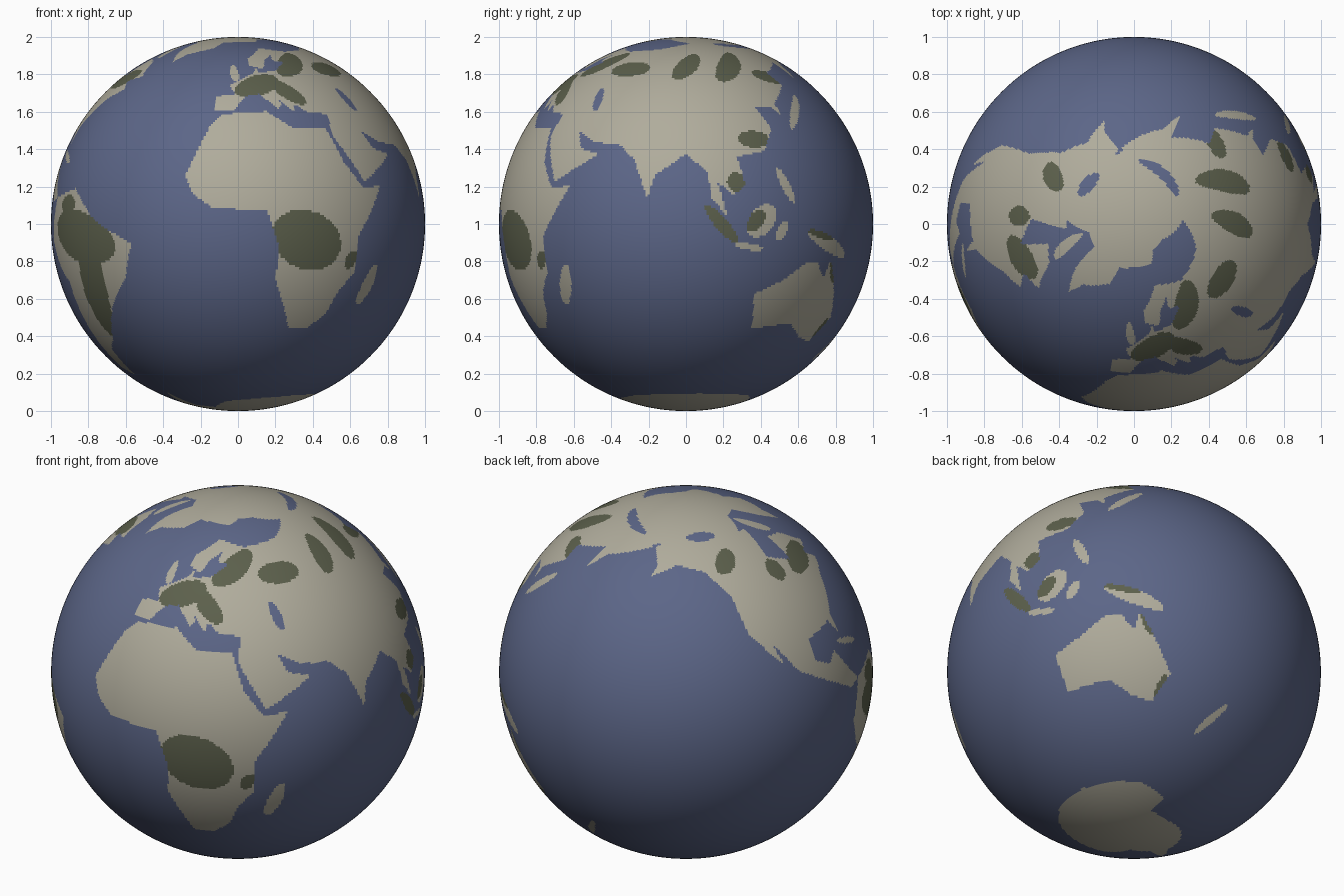
import bpy, bmesh, math

if "Cube" in bpy.data.objects:
    bpy.data.objects.remove(bpy.data.objects["Cube"])

COLS, ROWS = 512, 256            # sphere segments and rings
STEP = 360 / COLS


def outline(*n):
    """Closed outline from lon, lat pairs in degrees."""
    return list(zip(n[::2], n[1::2]))


def cap(pole, *n):
    """Everything between a coast (west to east) and a pole."""
    pts = outline(*n)
    return [(-180, pole), (-180, pts[0][1])] + pts + [(180, pts[0][1]), (180, pole)]


def blob(lon, lat, length, width, tilt):
    """Tilted oval patch."""
    c, s = math.cos(math.radians(tilt)), math.sin(math.radians(tilt))
    ring = [(length * math.cos(k * math.tau / 24), width * math.sin(k * math.tau / 24))
            for k in range(24)]
    return [(lon + u * c - v * s, lat + u * s + v * c) for u, v in ring]


# ---- continents ----
africa = outline(-17, 15, -10, 32, -6, 36, 11, 37, 20, 31, 33, 31, 37, 19, 43, 11, 51, 12,
                 40, -4, 40, -15, 35, -21, 32, -29, 26, -34, 19, -34, 12, -17, 13, -8, 9, 4,
                 -8, 5, -14, 9)
eurasia = outline(-9, 37, -9, 43, -1, 44, -4, 48, 8, 54, 10, 57, 11, 54, 20, 55, 29, 60, 22, 61,
                  24, 65, 17, 61, 14, 56, 6, 58, 6, 62, 19, 70, 40, 67, 68, 69, 104, 77, 180, 69,
                  190, 66, 163, 58, 157, 51, 157, 60, 137, 54, 140, 48, 128, 40, 129, 35,
                  125, 39, 118, 39, 122, 31, 117, 23, 107, 21, 109, 12, 105, 9, 100, 13, 103, 2,
                  98, 8, 97, 16, 90, 22, 80, 15, 78, 8, 73, 20, 67, 25, 57, 26, 49, 30, 52, 24,
                  60, 22, 44, 13, 35, 28, 36, 36, 27, 37, 23, 40, 22, 37, 14, 45, 18, 40, 16, 38,
                  9, 44, 3, 43, -2, 37)
north_america = outline(-168, 66, -162, 59, -164, 55, -150, 60, -134, 57, -124, 48, -121, 35,
                        -110, 23, -113, 31, -105, 20, -82, 7, -77, 8, -83, 15, -87, 21, -91, 18,
                        -97, 21, -97, 28, -84, 30, -81, 25, -81, 31, -70, 42, -61, 46, -66, 50,
                        -56, 52, -65, 60, -77, 62, -80, 52, -93, 57, -86, 69, -157, 71)
south_america = outline(-77, 8, -62, 11, -50, 1, -35, -6, -39, -17, -48, -26, -58, -38, -65, -42,
                        -68, -54, -75, -50, -71, -18, -76, -14, -81, -5)
australia = outline(113, -22, 115, -34, 131, -32, 139, -37, 147, -39, 153, -30, 142, -11,
                    140, -17, 136, -12, 131, -12, 122, -18)
greenland = outline(-73, 78, -60, 76, -53, 67, -44, 60, -40, 65, -22, 70, -16, 80)
arctic = cap(90, -170, 67, -140, 70, -95, 68, -79, 76, -20, 76, 25, 77, 35, 80, 62, 80, 100, 74)
antarctica = cap(-90, -160, -78, -75, -72, -60, -64, -60, -75, -35, -78, -10, -71, 50, -66,
                 100, -65, 145, -66, 170, -71, 164, -77)

# ---- islands ----
sumatra = blob(101, 0, 7.5, 2, -48)
islands = [sumatra,
           blob(47, -19, 7, 2.4, 70), blob(-2, 54, 4.5, 2.2, 110), blob(137, 37, 9, 1.8, 45),
           blob(114, 1, 6, 4, 45), blob(110, -7, 5, 1, -8), blob(140, -6, 10, 2.4, -22),
           blob(173, -41, 7.5, 1.5, 50), blob(-73, 68, 9, 3, -35), blob(123, 12, 6, 1.6, -65),
           blob(-78, 21, 6, 1, -18), blob(121, -2, 3.5, 1.5, 60)]

# ---- enclosed seas painted back over the land ----
seas = [blob(51, 42, 5, 2, 110), blob(149, 72, 27, 1.7, -4), blob(-131, 71, 14, 2, 0)]

# ---- forests ----
forests = [sumatra,
           blob(22, -5, 12, 9, -20), blob(38, -11, 3, 2, 70),               # Africa
           blob(-58, -4, 17, 8, -12), blob(-55, -20, 17, 6.5, 85), blob(-66, 6, 5, 3, 0),
           blob(9, 48, 11, 4.5, 15), blob(33, 59, 13, 5, 25), blob(22, 45, 8, 3.5, -35),
           blob(58, 56, 12, 4, 0), blob(91, 58, 10, 5, 40), blob(116, 58, 13, 5, 35),
           blob(135, 52, 9, 3, -10), blob(114, 27, 6, 3, 0), blob(106, 13, 3, 3, 0),
           blob(-94, 52, 5, 4, 0), blob(-73, 51, 12, 4.5, 10), blob(-120, 60, 8, 4, 20),
           blob(112, 1, 4, 2.5, 50), blob(136, -3, 6, 1.3, -15),
           blob(150, -34, 4, 1.5, 65), blob(144, -15, 4, 1, -65)]
lands = [africa, eurasia, north_america, south_america, australia, greenland, arctic,
         antarctica] + islands

# ---- paint the regions row by row, later layers over earlier ones ----
paint = [[0] * COLS for _ in range(ROWS)]
for index, group in enumerate((lands, seas, forests)):
    colour = (1, 0, 2)[index]
    for pts in group:
        edges = list(zip(pts, pts[1:] + pts[:1]))
        for r in range(ROWS):
            lat = -90 + (r + 0.5) * STEP
            hits = sorted(a[0] + (lat - a[1]) / (b[1] - a[1]) * (b[0] - a[0])
                          for a, b in edges if (a[1] > lat) != (b[1] > lat))
            for west, east in zip(hits[::2], hits[1::2]):
                for c in range(math.ceil((west + 180) / STEP - 0.5),
                               math.ceil((east + 180) / STEP - 0.5)):
                    if colour < 2 or paint[r][c % COLS]:     # forests grow on land only
                        paint[r][c % COLS] = colour

# ---- globe ----
bm = bmesh.new()
bmesh.ops.create_uvsphere(bm, u_segments=COLS, v_segments=ROWS, radius=1)
for f in bm.faces:
    p = f.calc_center_median().normalized()
    col = int((math.degrees(math.atan2(p.x, -p.y)) + 180) / STEP) % COLS
    row = min(int((math.degrees(math.asin(p.z)) + 90) / STEP), ROWS - 1)
    f.material_index = paint[row][col]
    f.smooth = True
mesh = bpy.data.meshes.new("globe")
bm.to_mesh(mesh)
bm.free()
for name, rgb in (("ocean blue", (0.107, 0.133, 0.246)), ("land beige", (0.434, 0.413, 0.332)),
                  ("forest green", (0.107, 0.117, 0.072))):
    m = bpy.data.materials.new(name)
    m.diffuse_color = (*rgb, 1)
    m.use_nodes = True
    m.node_tree.nodes["Principled BSDF"].inputs["Base Color"].default_value = m.diffuse_color
    mesh.materials.append(m)
globe = bpy.data.objects.new("globe", mesh)
globe.location.z = 1
bpy.context.collection.objects.link(globe)
